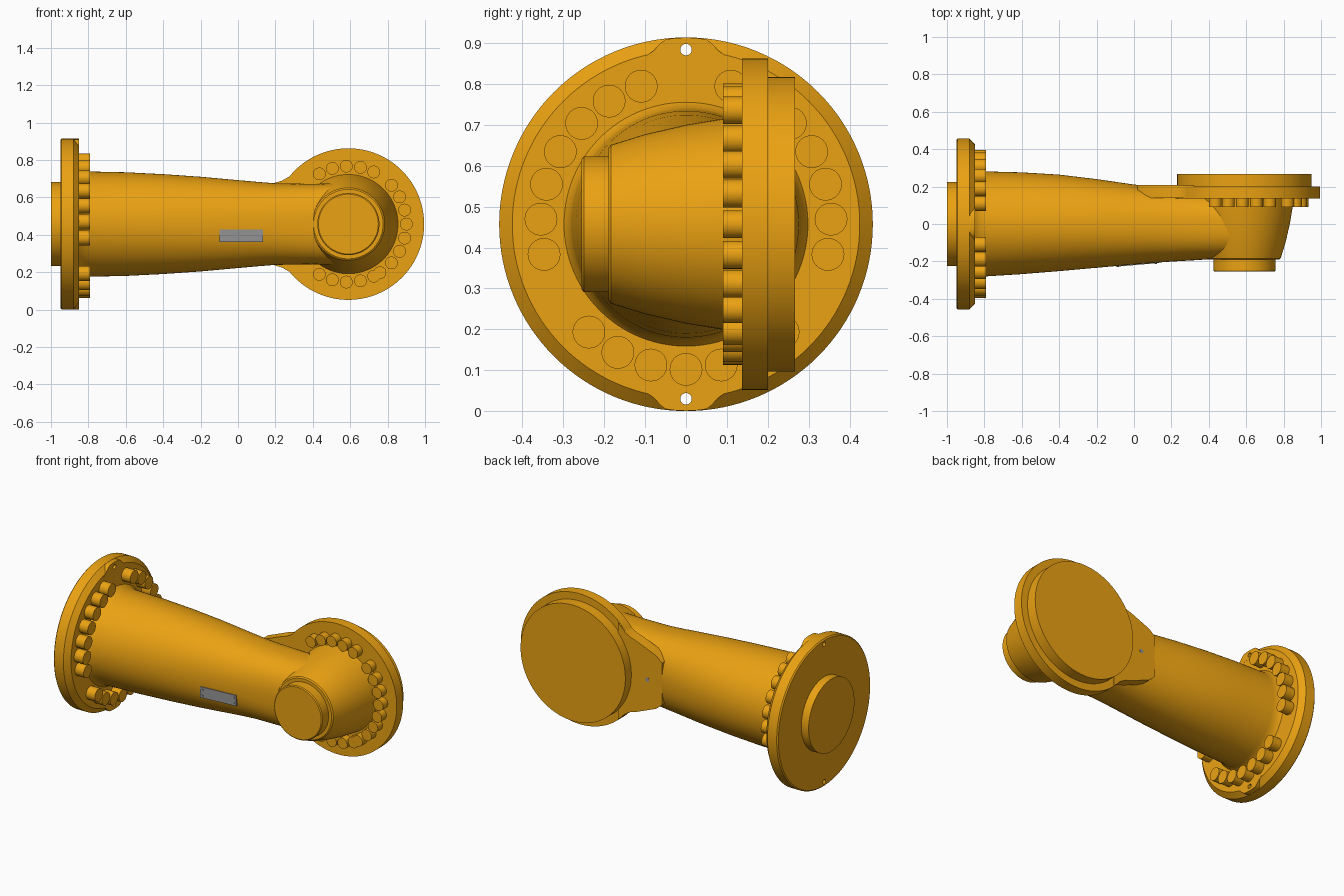
import bpy, bmesh
from math import sin, cos, pi, radians
from mathutils import Vector

if "Cube" in bpy.data.objects:
    bpy.data.objects.remove(bpy.data.objects["Cube"])

CZ = 0.457      # height of the arm axis
EX = 0.59       # x of the elbow axis


def material(name, col):
    m = bpy.data.materials.new(name)
    m.diffuse_color = (*col, 1)
    m.use_nodes = True
    m.node_tree.nodes["Principled BSDF"].inputs["Base Color"].default_value = m.diffuse_color
    return m


ORANGE = material("orange_paint", (0.83, 0.36, 0.006))
GREY = material("grey_metal", (0.3, 0.3, 0.3))


def finish(name, bm, mat=ORANGE, cutters=()):
    bmesh.ops.recalc_face_normals(bm, faces=bm.faces)
    me = bpy.data.meshes.new(name)
    bm.to_mesh(me)
    bm.free()
    ob = bpy.data.objects.new(name, me)
    bpy.context.collection.objects.link(ob)
    me.materials.append(mat)
    bpy.ops.object.select_all(action='DESELECT')
    ob.select_set(True)
    bpy.context.view_layer.objects.active = ob
    for c in cutters:
        mod = ob.modifiers.new("hole", 'BOOLEAN')
        mod.object, mod.operation, mod.solver = c, 'DIFFERENCE', 'EXACT'
        bpy.ops.object.modifier_apply(modifier=mod.name)
    bpy.ops.object.shade_smooth_by_angle(angle=radians(30))
    return ob


def skin(bm, rings):
    # joins closed rings of points and caps both ends
    vs = [[bm.verts.new(p) for p in r] for r in rings]
    n = len(vs[0])
    for a, b in zip(vs, vs[1:]):
        for i in range(n):
            bm.faces.new((a[i], a[(i + 1) % n], b[(i + 1) % n], b[i]))
    bm.faces.new(vs[0])
    bm.faces.new(vs[-1])


def ring(axis, centre, t, r, n):
    pts = []
    for i in range(n):
        u, v = r * cos(2 * pi * i / n), r * sin(2 * pi * i / n)
        o = Vector((t, u, v)) if axis == 'x' else Vector((u, t, v))
        pts.append(Vector(centre) + o)
    return pts


def lathe(name, axis, centre, profile, n=96, mat=ORANGE, cutters=()):
    bm = bmesh.new()
    skin(bm, [ring(axis, centre, t, r, n) for t, r in profile])
    return finish(name, bm, mat, cutters)


def bolts(name, axis, centre, angles, dist, rad, t0, t1):
    bm = bmesh.new()
    for a in angles:
        u, v = dist * cos(radians(a)), dist * sin(radians(a))
        o = Vector((0, u, v)) if axis == 'x' else Vector((u, 0, v))
        c = Vector(centre) + o
        skin(bm, [ring(axis, c, t, rad, 32) for t in (t0, t1)])
    return finish(name, bm)


BASE = (0, 0, CZ)
ELBOW = (EX, 0, CZ)

# hidden cutters for the two through holes in the large flange
cutters = []
for s in (-1, 1):
    c = lathe("hole_cutter", 'x', (0, 0, CZ + s * 0.427), [(-1.05, 0.014), (-0.75, 0.014)], 24)
    c.hide_render = True
    c.hide_viewport = False
    cutters.append(c)

# large flange with bevelled rim, and the round boss behind it
lathe("base_flange", 'x', BASE, [(-0.95, 0.45), (-0.943, 0.457), (-0.88, 0.457), (-0.85, 0.425)],
      128, cutters=cutters)
lathe("base_boss", 'x', BASE, [(-1.0, 0.225), (-0.94, 0.225)])

# lugs filling the bevel around the holes
half = [(0.105, 0.40), (0.095, 0.413), (0.08, 0.424), (0.062, 0.443), (0.05, 0.452), (0.025, 0.4555)]
outline = half + [(0, 0.4565)] + [(-y, z) for y, z in reversed(half)]
for s, nm in ((1, "upper"), (-1, "lower")):
    bm = bmesh.new()
    skin(bm, [[(x, y, CZ + s * z) for y, z in outline] for x in (-0.93, -0.849)])
    finish(nm + "_flange_lug", bm, cutters=cutters)
for c in cutters:
    bpy.data.objects.remove(c)

# bolts of the large flange: fan at the bottom plus a fan on each side
side = [-90 + 78 + 14 * k for k in range(7)]
angles = [-90 + 14 * k for k in range(-3, 4)] + side + [180 - a for a in side]
bolts("base_bolts", 'x', BASE, angles, 0.355, 0.04, -0.86, -0.79)

# tapering arm: x, front y, back y, half height, squareness
sections = [(-0.86, -0.305, 0.305, 0.305, 2), (-0.845, -0.295, 0.295, 0.295, 2),
            (-0.825, -0.284, 0.284, 0.284, 2), (-0.79, -0.28, 0.281, 0.281, 2),
            (-0.6, -0.268, 0.276, 0.277, 2.02), (-0.4, -0.252, 0.264, 0.267, 2.06),
            (-0.2, -0.234, 0.24, 0.253, 2.15), (0.0, -0.216, 0.211, 0.235, 2.25),
            (0.1, -0.208, 0.2, 0.226, 2.3), (0.2, -0.201, 0.19, 0.218, 2.4),
            (0.4, -0.189, 0.17, 0.215, 2.6), (0.58, -0.182, 0.15, 0.22, 2.7)]
rings = []
for x, y0, y1, h, e in sections:
    pts = []
    for i in range(96):
        c, s = cos(2 * pi * i / 96), sin(2 * pi * i / 96)
        cy = abs(c) ** (2 / e) * (y1 if c > 0 else y0)
        sz = abs(s) ** (2 / e) * (h if s > 0 else -h)
        pts.append((x, cy, CZ + sz))
    rings.append(pts)
bm = bmesh.new()
skin(bm, rings)
finish("arm_tube", bm)

# elbow body, its front boss and the stepped output flange
lathe("elbow_body", 'y', ELBOW, [(-0.19, 0.186), (-0.184, 0.194), (-0.1, 0.22), (0, 0.243),
                                 (0.09, 0.258), (0.12, 0.262), (0.15, 0.268)])
lathe("elbow_boss", 'y', ELBOW, [(-0.255, 0.16), (-0.25, 0.166), (-0.18, 0.166)])
lathe("output_flange", 'y', ELBOW, [(0.137, 0.405), (0.2, 0.405), (0.2, 0.36), (0.267, 0.36)], 128)
right = [64, 78, 92, 106, 120]
bolts("output_bolts", 'y', ELBOW, [-42, -28, -14, 0, 14, 28, 42, -57] + right + [-a for a in right],
      0.31, 0.034, 0.09, 0.15)

# tapered tab tying the output flange to the arm, with a small hole
top = [(0.02, 0.13), (0.06, 0.165), (0.2, 0.222), (0.235, 0.232), (0.275, 0.255), (0.32, 0.3)]
outline = top + [(x, -z) for x, z in reversed(top)]
bm = bmesh.new()
skin(bm, [[(x, y, CZ + z) for x, z in outline] for y in (0.138, 0.208)])
finish("flange_tab", bm)
lathe("tab_hole", 'y', (0.12, 0, CZ), [(0.2, 0.013), (0.2095, 0.013)], 24, GREY)

# grey type plate with two rivets, following the taper of the arm
bm = bmesh.new()


def plate_y(x):
    return -0.215 + 0.085 * x


corners = [(-0.1, 0.36), (0.133, 0.36), (0.133, 0.427), (-0.1, 0.427)]
skin(bm, [[(x, plate_y(x) + d, z) for x, z in corners] for d in (-0.005, 0.03)])
for x in (-0.085, 0.118):
    for z in (0.375, 0.412):
        skin(bm, [ring('y', (x, plate_y(x), z), d, 0.006, 12) for d in (-0.008, 0)])
finish("type_plate", bm, GREY)
